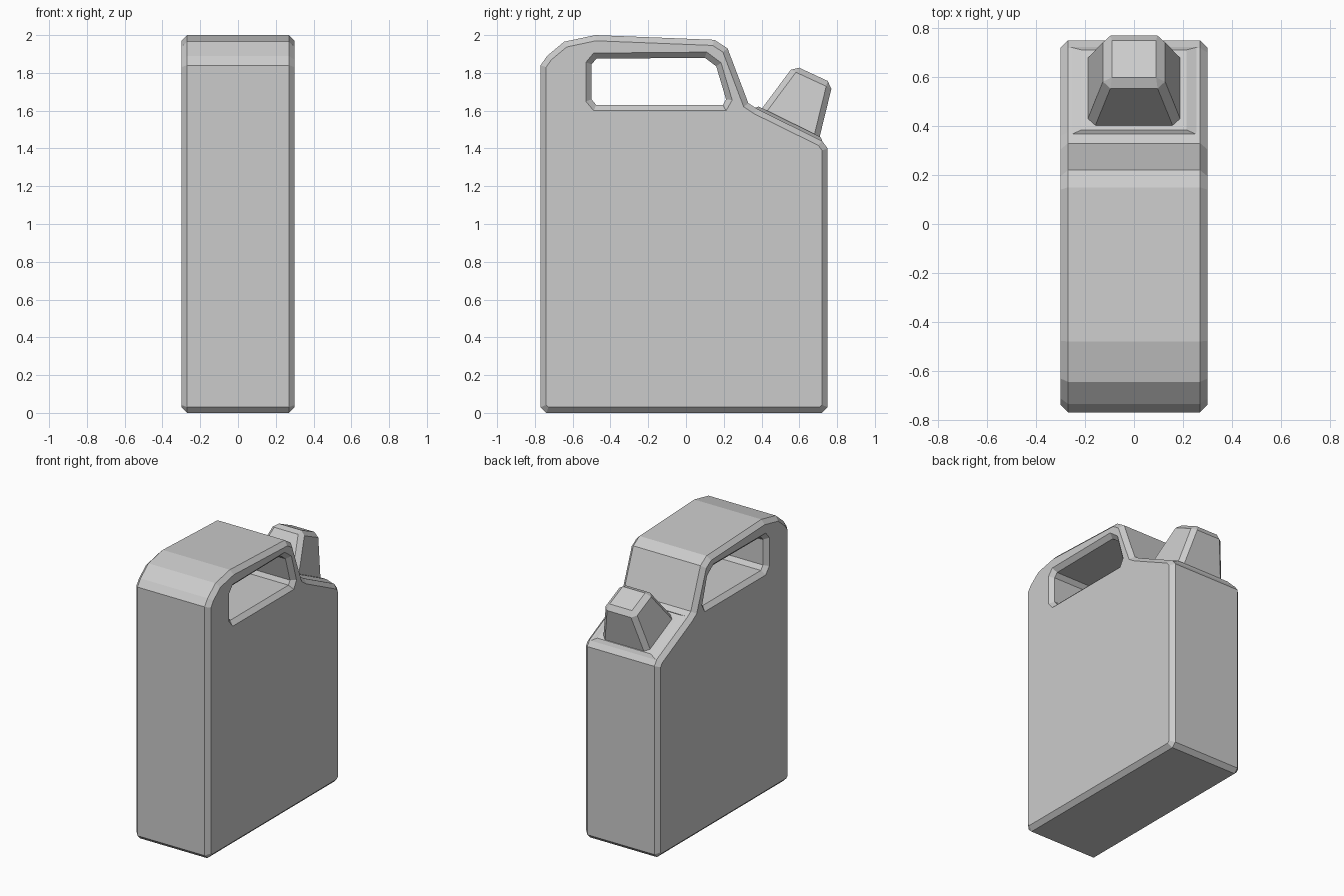
import bpy, bmesh
from mathutils import Vector

if "Cube" in bpy.data.objects:
    bpy.data.objects.remove(bpy.data.objects["Cube"])

CH = 0.03    # chamfer size
HALF = 0.30  # half width of the body


def inset(pts, d):
    """Mitred offset of a closed profile towards its left side."""
    out = []
    for i, p in enumerate(pts):
        p = Vector(p)
        a = (p - Vector(pts[i - 1])).normalized()
        b = (Vector(pts[(i + 1) % len(pts)]) - p).normalized()
        na, nb = Vector((-a.y, a.x)), Vector((-b.y, b.x))
        out.append(p + (na + nb) * (d / (1 + na.dot(nb))))
    return out


def finish(bm, name):
    bmesh.ops.recalc_face_normals(bm, faces=bm.faces[:])
    me = bpy.data.meshes.new(name)
    bm.to_mesh(me)
    bm.free()
    ob = bpy.data.objects.new(name, me)
    bpy.context.collection.objects.link(ob)
    return ob


def bridge(bm, r0, r1):
    n = len(r0)
    for i in range(n):
        j = (i + 1) % n
        bm.faces.new((r0[i], r0[j], r1[j], r1[i]))


def frustum(name, base, top, wb, wt, bevel=0):
    """Tapered block: base and top are side-view (y, z) segments, wb and wt half widths."""
    bm = bmesh.new()
    rings = []
    for (a, b), w in ((base, wb), (top, wt)):
        rings.append([bm.verts.new((x, *p)) for x, p in
                      ((-w, a), (w, a), (w, b), (-w, b))])
        bm.faces.new(rings[-1])
    bridge(bm, *rings)
    ob = finish(bm, name)
    if bevel:
        mod = ob.modifiers.new("chamfer", 'BEVEL')
        mod.width = bevel
        mod.segments = 1
        mod.limit_method = 'NONE'
    return ob


# Canister body: side profile with handle opening, chamfered on both sides
outer = [(-0.74, 0), (0.72, 0), (0.75, 0.03), (0.75, 1.40), (0.72, 1.44),
         (0.375, 1.61), (0.33, 1.64), (0.22, 1.93), (0.15, 1.975),
         (-0.48, 2.0), (-0.645, 1.965), (-0.735, 1.89), (-0.77, 1.84),
         (-0.77, 0.03)]
opening = [(-0.50, 1.66), (-0.475, 1.63), (0.195, 1.63), (0.212, 1.66),
           (0.16, 1.835), (0.10, 1.88), (-0.475, 1.875), (-0.50, 1.845)]
bm = bmesh.new()
caps = {-1: [], 1: []}
for loop in (outer, opening[::-1]):
    small = inset(loop, CH)
    rings = [[bm.verts.new((x, p[0], p[1])) for p in pts] for x, pts in
             ((-HALF, small), (CH - HALF, loop), (HALF - CH, loop), (HALF, small))]
    for r0, r1 in zip(rings, rings[1:]):
        bridge(bm, r0, r1)
    for side, ring in ((-1, rings[0]), (1, rings[-1])):
        caps[side] += [bm.edges.get((ring[i - 1], ring[i])) for i in range(len(ring))]
for side, edges in caps.items():
    bmesh.ops.triangle_fill(bm, edges=edges, use_beauty=True, normal=(side, 0, 0))
finish(bm, "canister_body")

# Raised pad on the sloping shoulder
frustum("shoulder_pad", ((0.36, 1.612), (0.725, 1.432)),
        ((0.385, 1.622), (0.712, 1.461)), 0.268, 0.215)

# Tapered spout cap, square to the shoulder
frustum("spout_cap", ((0.375, 1.575), (0.695, 1.41)),
        ((0.572, 1.84), (0.777, 1.745)), 0.20, 0.12, CH)
